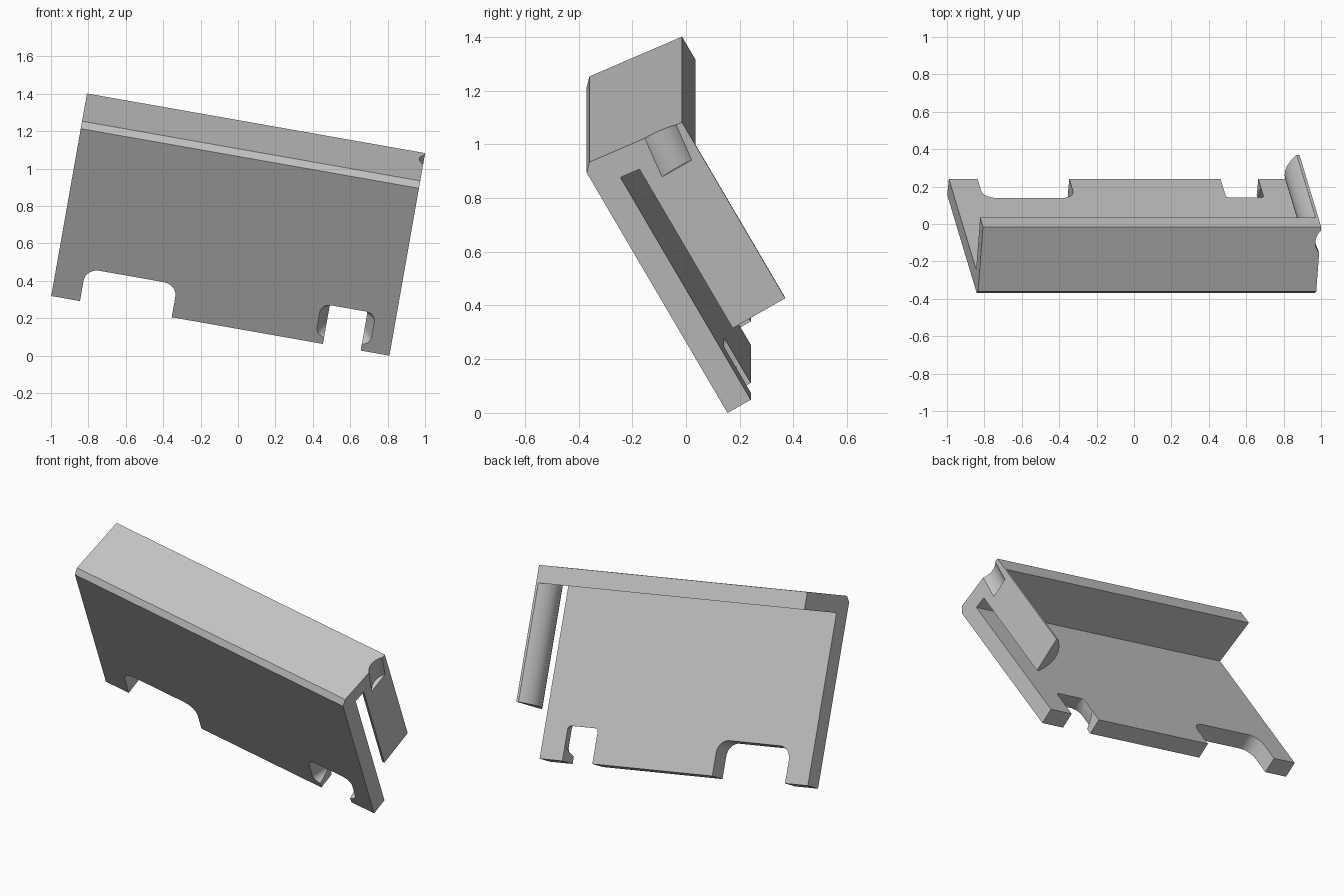
import bpy, bmesh, math
from mathutils import Matrix, Vector

if "Cube" in bpy.data.objects:
    bpy.data.objects.remove(bpy.data.objects["Cube"], do_unlink=True)

grey = bpy.data.materials.new("plain_grey")
grey.use_nodes = True
grey.diffuse_color = (0.55, 0.55, 0.55, 1)
grey.node_tree.nodes["Principled BSDF"].inputs["Base Color"].default_value = grey.diffuse_color

LEFT, RIGHT = -1.04, 0.796      # ends of the bracket
FRONT, BACK = 0.208, 0.308      # faces of the plate
FOOT, LIP = 0.051, 0.611        # bottom edge, rear edge of the top flange


def loft(name, ring_a, ring_b):
    """Closed solid between two rings with the same number of points."""
    bm = bmesh.new()
    a = [bm.verts.new(p) for p in ring_a]
    b = [bm.verts.new(p) for p in ring_b]
    bm.faces.new(a)
    bm.faces.new(b)
    for i in range(len(a)):
        j = (i + 1) % len(a)
        bm.faces.new((a[i], a[j], b[j], b[i]))
    bmesh.ops.recalc_face_normals(bm, faces=bm.faces)
    mesh = bpy.data.meshes.new(name)
    bm.to_mesh(mesh)
    bm.free()
    mesh.materials.append(grey)
    obj = bpy.data.objects.new(name, mesh)
    bpy.context.collection.objects.link(obj)
    return obj


def rounded(x0, x1, z0, z1, y, r, round_bottom=False):
    """Rectangle facing the plate, with rounded top and optionally bottom corners."""
    ring = []
    corners = [(x1, z1, -1, -1, 0), (x0, z1, 1, -1, 90), (x0, z0, 1, 1, 180), (x1, z0, -1, 1, 270)]
    for x, z, sx, sz, start in corners:
        q = r if sz < 0 or round_bottom else 0.001
        for k in range(9):
            t = math.radians(start + k * 90 / 8)
            ring.append((x + sx * q + q * math.cos(t), y, z + sz * q + q * math.sin(t)))
    return ring


def combine(target, other, operation):
    other.hide_render = True
    mod = target.modifiers.new(operation, 'BOOLEAN')
    mod.operation, mod.solver, mod.object = operation, 'EXACT', other
    bpy.context.view_layer.objects.active = target
    bpy.ops.object.modifier_apply(modifier=mod.name)
    bpy.data.objects.remove(other, do_unlink=True)


# Plate with the chamfered, slightly acute top flange
profile = [(FRONT, FOOT), (BACK, FOOT), (BACK, 1.022), (LIP, 0.988),
           (LIP, 1.088), (0.237, 1.13), (FRONT, 1.1)]
bracket = loft("bracket", [(LEFT, y, z) for y, z in profile],
               [(RIGHT, y, z) for y, z in profile])

# Hanging arm: flat outside, bulged inside
y0, y1, edge, bulge = 0.385, LIP, 0.015, 0.055
arc = [(RIGHT, y0), (RIGHT, y1)]
for k in range(25):
    t = 1 - k / 12
    arc.append((RIGHT - edge - bulge * (1 - t * t), (y0 + y1) / 2 + t * (y1 - y0) / 2))
slope = lambda y: 1.04 - 0.11 * (y - FRONT)
arm = loft("arm", [(x, y, 0.319) for x, y in arc], [(x, y, slope(y)) for x, y in arc])
combine(bracket, arm, 'UNION')

# Wide foot notch
combine(bracket, loft("wide_notch_cutter",
                      rounded(-0.884, -0.386, -0.2, 0.256, 0.1, 0.075),
                      rounded(-0.884, -0.386, -0.2, 0.256, 0.4, 0.075)), 'DIFFERENCE')

# Narrow foot notch, with a hollow flaring toward the front
combine(bracket, loft("narrow_notch_cutter",
                      rounded(0.435, 0.64, -0.2, 0.25, 0.1, 0.02),
                      rounded(0.435, 0.64, -0.2, 0.25, 0.4, 0.02)), 'DIFFERENCE')
combine(bracket, loft("hollow_cutter",
                      rounded(0.388, 0.686, 0.09, 0.295, FRONT - 0.002, 0.055, True),
                      rounded(0.437, 0.638, 0.12, 0.248, BACK + 0.002, 0.03, True)), 'DIFFERENCE')

# Shallow thumb groove on the outer end of the flange
radius, depth = 0.095, 0.025
circle = [(RIGHT + radius - depth + radius * math.cos(k * math.tau / 64),
           radius * math.sin(k * math.tau / 64)) for k in range(64)]
combine(bracket, loft("groove_cutter",
                      [(x, 0.507 + y, 0.946) for x, y in circle],
                      [(x, 0.535 + y, 1.2) for x, y in circle]), 'DIFFERENCE')

# Lean the finished bracket into place
pose = (Matrix.Translation(Vector((0, 0, -0.008)))
        @ Matrix.Rotation(math.radians(10), 4, 'Y')
        @ Matrix.Rotation(math.radians(30), 4, 'X'))
bracket.data.transform(pose)
bpy.ops.object.select_all(action='DESELECT')
bracket.select_set(True)
bpy.context.view_layer.objects.active = bracket
bpy.ops.object.shade_smooth_by_angle(angle=math.radians(30))
